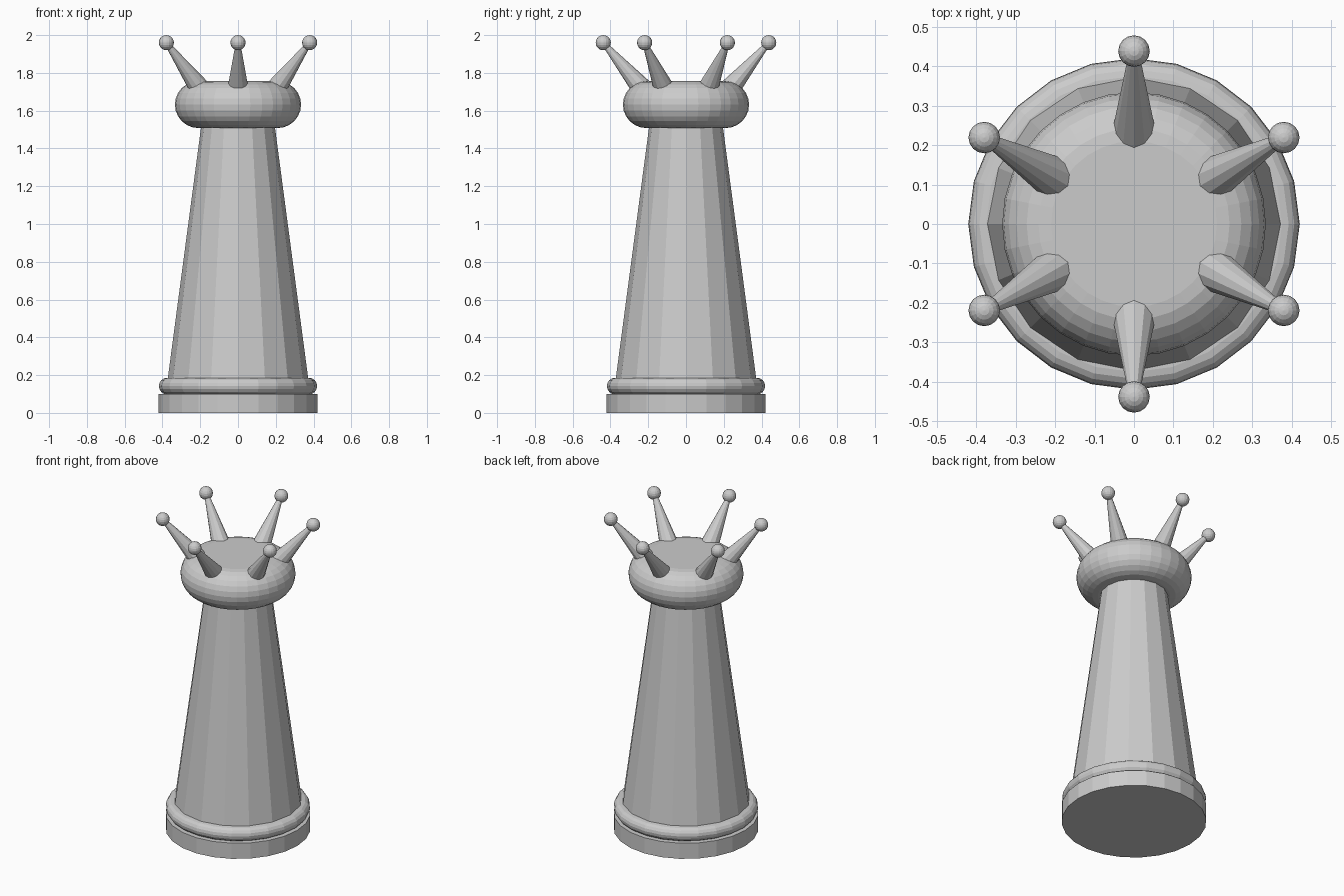
import bpy, bmesh
from math import sin, cos, pi
from mathutils import Vector

if "Cube" in bpy.data.objects:
    bpy.data.objects.remove(bpy.data.objects["Cube"])


def lathe(name, profile, sides):
    """Revolve an open (radius, z) profile, bottom to top, and cap both ends."""
    bm = bmesh.new()
    rings = [[bm.verts.new((r * cos(2 * pi * i / sides), r * sin(2 * pi * i / sides), z))
              for i in range(sides)] for r, z in profile]
    for a, b in zip(rings, rings[1:]):
        for i in range(sides):
            j = (i + 1) % sides
            bm.faces.new((a[i], a[j], b[j], b[i]))
    bm.faces.new(rings[0][::-1])
    bm.faces.new(rings[-1])
    mesh = bpy.data.meshes.new(name)
    bm.to_mesh(mesh)
    bm.free()
    obj = bpy.data.objects.new(name, mesh)
    bpy.context.collection.objects.link(obj)
    return obj


def half_round(major, minor, z, steps):
    """Outward bulging half circle profile."""
    return [(major + minor * cos(t), z + minor * sin(t))
            for t in (-pi / 2 + pi * k / steps for k in range(steps + 1))]


# Base disc, rounded collar, tapered body and bulging head
lathe("base", [(0.42, 0), (0.42, 0.1)], 24)
lathe("base_collar", half_round(0.375, 0.044, 0.142, 8), 24)
lathe("body", [(0.38, 0.12), (0.192, 1.54)], 16)
lathe("head", half_round(0.21, 0.124, 1.632, 12), 32)

# Six outward leaning crown spikes tipped with balls
for k in range(6):
    a = pi / 6 + k * pi / 3
    out = Vector((cos(a), sin(a), 0))
    root = out * 0.235 + Vector((0, 0, 1.72))
    tip = out * 0.438 + Vector((0, 0, 1.96))
    axis = tip - root
    spike = lathe(f"crown_spike_{k + 1}", [(0.055, 0), (0.012, axis.length)], 12)
    spike.location = root
    spike.rotation_euler = axis.to_track_quat('Z', 'Y').to_euler()
    bpy.ops.mesh.primitive_uv_sphere_add(segments=16, ring_count=10, radius=0.04, location=tip)
    bpy.context.object.name = f"crown_ball_{k + 1}"
